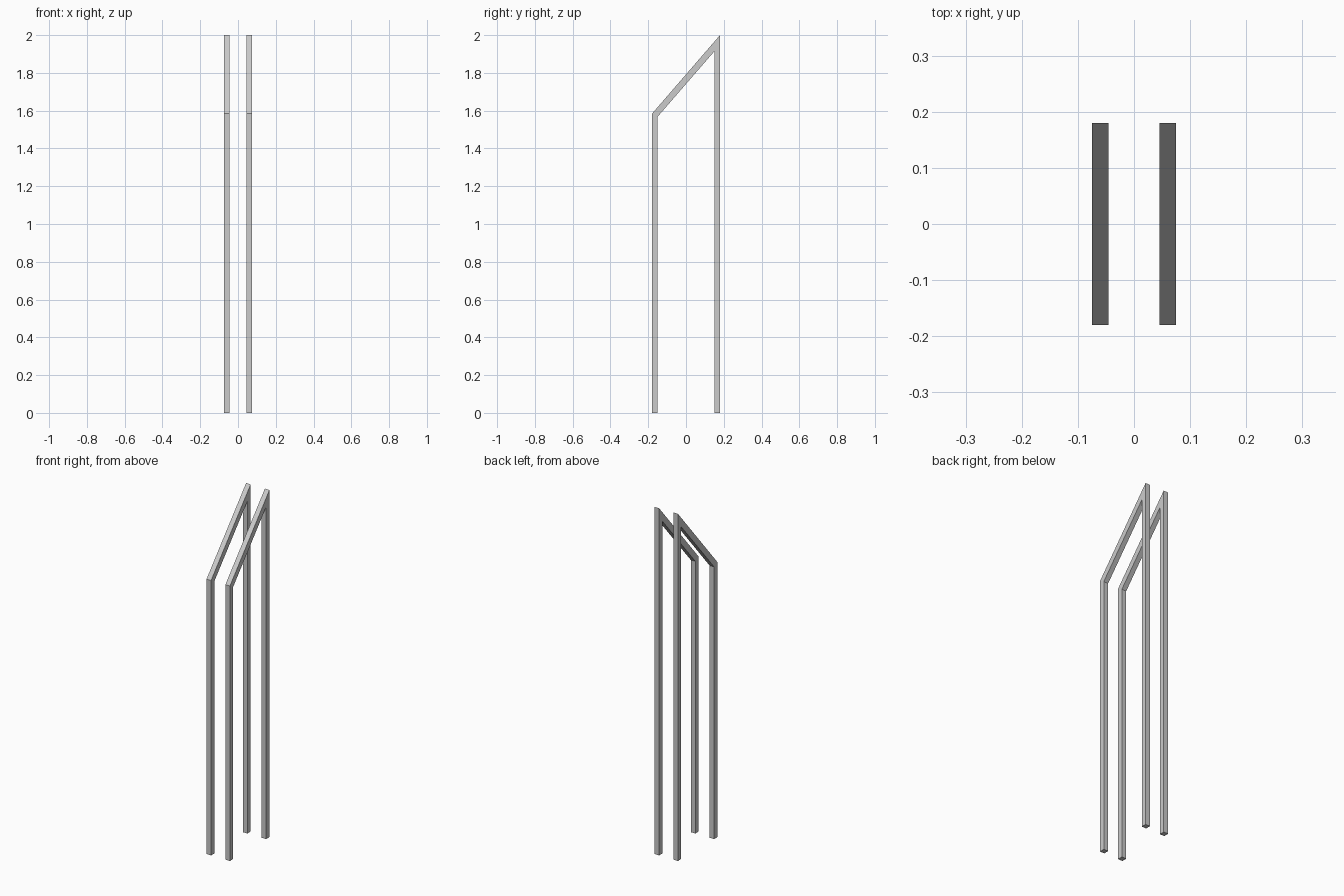
import bpy, bmesh

if "Cube" in bpy.data.objects:
    bpy.data.objects.remove(bpy.data.objects["Cube"])

# Side profile (y, z): outer and inner corners paired, walking front foot to back foot
OUTER = [(-0.18, 0), (-0.18, 1.584), (0.18, 2.0), (0.18, 0)]
INNER = [(-0.15, 0), (-0.15, 1.568), (0.15, 1.914), (0.15, 0)]
WIDTH = 0.029


def bent_frame(name, x):
    bm = bmesh.new()
    x0 = x - WIDTH / 2
    outer = [bm.verts.new((x0, y, z)) for y, z in OUTER]
    inner = [bm.verts.new((x0, y, z)) for y, z in INNER]
    # Mitred strip: front leg, sloping rail, back leg
    faces = [bm.faces.new((outer[i], outer[i + 1], inner[i + 1], inner[i]))
             for i in range(3)]
    # Extrude to the bar width
    ext = bmesh.ops.extrude_face_region(bm, geom=faces)
    moved = [v for v in ext["geom"] if isinstance(v, bmesh.types.BMVert)]
    bmesh.ops.translate(bm, verts=moved, vec=(WIDTH, 0, 0))
    bmesh.ops.recalc_face_normals(bm, faces=bm.faces)
    mesh = bpy.data.meshes.new(name)
    bm.to_mesh(mesh)
    bm.free()
    obj = bpy.data.objects.new(name, mesh)
    bpy.context.collection.objects.link(obj)


# Matching frames on either side
bent_frame("left_frame", -0.06)
bent_frame("right_frame", 0.06)
